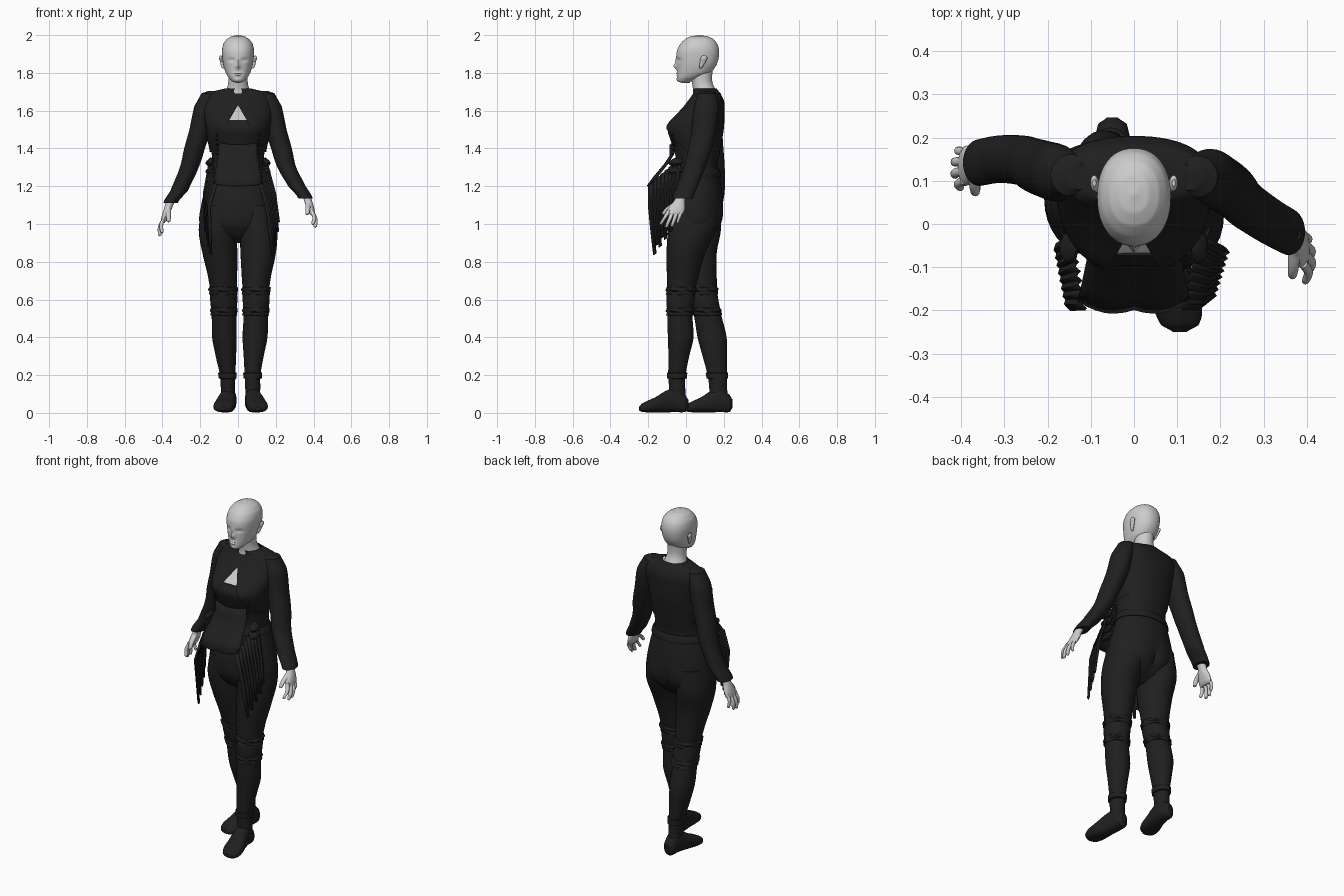
import bpy, bmesh, math
from mathutils import Vector

black = bpy.data.materials.new("black_cloth")
black.diffuse_color = (0.014, 0.014, 0.014, 1)


def finish(name, bm, mat, angle=40):
    bmesh.ops.recalc_face_normals(bm, faces=bm.faces)
    me = bpy.data.meshes.new(name)
    bm.to_mesh(me)
    bm.free()
    for p in me.polygons:
        p.use_smooth = True
    me.set_sharp_from_angle(angle=math.radians(angle))
    ob = bpy.data.objects.new(name, me)
    bpy.context.collection.objects.link(ob)
    if mat:
        me.materials.append(mat)
    return ob


def smooth_rings(rings, steps):
    out = []
    last = len(rings) - 1
    for i in range(last):
        p0, p1, p2, p3 = (rings[max(0, min(last, i + k))] for k in (-1, 0, 1, 2))
        for j in range(steps):
            s = j / steps
            r = [0.5 * (2*b + (c - a)*s + (2*a - 5*b + 4*c - d)*s*s + (3*b - a - 3*c + d)*s**3)
                 for a, b, c, d in zip(p0, p1, p2, p3)]
            r[0] = p1[0] + (p2[0] - p1[0]) * s
            out.append(r)
    return out + [list(rings[-1])]


def loft(name, rings, mat=None, n=32, steps=4, power=2.0, axis='z', bumps=(), caps=True,
         grow=0.0, wave=0.0, cut_v=None):
    """rings: (position, centre a, centre b, radius a, radius b)
    bumps: (x, z, width, height, push in y, side)"""
    bm = bmesh.new()
    loops = []
    for k, (t, a, b, ra, rb) in enumerate(smooth_rings(rings, steps)):
        ra, rb = max(ra + grow, .002), max(rb + grow, .002)
        loop = []
        for i in range(n):
            th = 2 * math.pi * i / n
            c, s = math.cos(th), math.sin(th)
            u = math.copysign(abs(c) ** (2 / power), c)
            v = math.copysign(abs(s) ** (2 / power), s)
            w = wave * math.sin(5 * th + k * 1.7)
            co = Vector((a + (ra + w)*u, b + (rb + w)*v, t))
            if axis == 'y':
                co = Vector((co.x, t, co.y))
            dy = sum(d * math.exp(-((co.x - x)/w1)**2 - ((co.z - z)/h1)**2) * min(1, abs(v) * 1.3)
                     for x, z, w1, h1, d, side in bumps if side * v > 0)
            co.y += dy
            loop.append(bm.verts.new(co))
        loops.append(loop)
    for l0, l1 in zip(loops, loops[1:]):
        for i in range(n):
            bm.faces.new((l0[i], l0[(i+1) % n], l1[(i+1) % n], l1[i]))
    if caps:
        bm.faces.new(loops[0])
        bm.faces.new(loops[-1])
    if cut_v:
        apex, k = cut_v
        for s in (-1, 1):
            bmesh.ops.bisect_plane(bm, geom=bm.verts[:] + bm.edges[:] + bm.faces[:],
                                   plane_co=(0, 0, apex), plane_no=(s, 0, k))
        dead = [f for f in bm.faces if (m := f.calc_center_median()).y < 0.06
                and abs(m.x) < k * (apex - m.z)]
        bmesh.ops.delete(bm, geom=dead, context='FACES')
    return finish(name, bm, mat)


def sheet(name, rows, mat, thick=.006):
    """Cloth sheet through rows of points"""
    bm = bmesh.new()
    vs = [[bm.verts.new(p) for p in row] for row in rows]
    for r0, r1 in zip(vs, vs[1:]):
        for i in range(len(r0) - 1):
            bm.faces.new((r0[i], r0[i+1], r1[i+1], r1[i]))
    ob = finish(name, bm, mat)
    m = ob.modifiers.new("thickness", 'SOLIDIFY')
    m.thickness = thick
    m.offset = 0
    return ob


# Head with sculpted face
face = [(0, 1.834, .011, .013, -.016, -1), (0, 1.857, .008, .022, -.008, -1),
        (.034, 1.868, .019, .010, .008, -1), (-.034, 1.868, .019, .010, .008, -1),
        (0, 1.797, .022, .004, -.005, -1), (0, 1.787, .018, .004, -.005, -1),
        (0, 1.792, .022, .0025, .004, -1), (0, 1.764, .018, .012, -.004, -1)]
loft("head", [(1.746, 0, .0, .012, .02), (1.755, 0, -.006, .03, .036), (1.775, 0, .017, .05, .064),
              (1.80, 0, .042, .065, .089), (1.84, 0, .056, .077, .104), (1.88, 0, .061, .083, .112),
              (1.92, 0, .064, .085, .111), (1.955, 0, .068, .077, .097), (1.98, 0, .07, .058, .074),
              (1.994, 0, .07, .034, .044), (2.0, 0, .07, .006, .006)],
     n=72, steps=7, power=2.2, bumps=face)
loft("neck", [(1.66, 0, .1, .075, .066), (1.71, 0, .097, .062, .06), (1.74, 0, .088, .053, .055),
              (1.77, 0, .083, .051, .055), (1.84, 0, .083, .051, .06)])
for s in (-1, 1):
    loft("ear", [(1.822, s*.077, .078, .004, .006), (1.833, s*.081, .08, .008, .010),
                 (1.86, s*.087, .09, .008, .016), (1.88, s*.092, .095, .009, .018),
                 (1.892, s*.092, .095, .004, .008)], n=16)
    loft("eye", [(1.861, s*.034, -.024, .003, .003), (1.868, s*.034, -.024, .012, .010),
                 (1.875, s*.034, -.024, .003, .003)], n=16)

# Upper body: skin, corset and cropped jacket share one profile
torso = [(1.38, 0, .06, .15, .12), (1.45, 0, .052, .163, .14), (1.52, 0, .052, .172, .15),
         (1.60, 0, .085, .182, .118), (1.65, 0, .105, .178, .097), (1.69, 0, .11, .165, .074),
         (1.704, 0, .106, .125, .066), (1.718, 0, .1, .068, .062)]
bust = [(s*.075, 1.515, .055, .055, -.012, -1) for s in (-1, 1)]
loft("chest_skin", torso[:6], grow=-.013, bumps=bust, power=2.3)
loft("jacket", torso, black, n=64, bumps=bust, power=2.3, caps=False, cut_v=(1.63, .58))
loft("corset", [(1.20, 0, .06, .168, .125), (1.30, 0, .058, .146, .113), (1.38, 0, .06, .145, .125),
                (1.45, 0, .052, .163, .140), (1.51, 0, .052, .170, .150), (1.55, 0, .064, .174, .139)],
     black, grow=-.005, bumps=bust, power=2.3, n=48)
loft("waistband", [(1.25, 0, .06, .163, .124), (1.262, 0, .06, .164, .125), (1.285, 0, .06, .157, .119),
                   (1.295, 0, .06, .152, .114)], black)

# Flared front panel of the corset
rows = []
for z, y, w in ((1.42, -.085, .10), (1.36, -.084, .105), (1.31, -.115, .112), (1.25, -.163, .122),
                (1.20, -.197, .13)):
    rows.append([(w*u, y + .02*u*u - .012*math.sin(abs(u)*math.pi)*(1.4 - z)*5,
                  z + .012*u*u) for u in [i/6 - 1 for i in range(13)]])
sheet("corset_panel", rows, black)

# Hanging strips fanned along both sides of the panel
for s, swing in ((-1, .2), (1, 1)):
    for i in range(8):
        t = i / 7
        top = Vector((s*(.115 + .025*t), -.185 + .15*t, 1.215 + .13*t))
        mid = Vector((s*(.15 + (.02 + .02*swing)*t), -.185 + .125*t, 1.10 + .06*t))
        end = Vector((s*(.13 + .03*t + .05*swing), -.165 + .1*t, .84 + .14*t + .03*(i % 2)))
        d = Vector((s*.004, .0125, .007))
        ridge = Vector((s*.009, 0, 0))
        sheet("side_strip", [[p - d*k, p + ridge, p + d*k] for p, k in
                             ((top, 1), (mid, 1.1), ((mid + end)/2, .9), (end, .5))], black, .007)
    # Gathered knots where the strips are tied, and seam lacing
    for i in range(4):
        z = 1.19 + .045*i
        loft("side_ruffle", [(z - .018, s*.148, -.06, .012, .02), (z - .005, s*.152, -.055, .02, .036),
                             (z + .01, s*.146, -.05, .019, .034), (z + .025, s*.136, -.04, .01, .02)],
             black, n=14, steps=2, wave=.003)
    for i in range(6):
        z = 1.37 + .025*i
        loft("lace_knot", [(z - .006, s*.112, -.068, .003, .003), (z, s*.112, -.07, .007, .007),
                           (z + .006, s*.112, -.068, .003, .003)], black, n=8, steps=2)

# Sleeves and hands
for s, ys in ((1, (.108, .11, .108, .095, .075, .045, .008, -.018)),
              (-1, (.11, .113, .118, .125, .135, .147, .15, .142))):
    side = "right" if s > 0 else "left"
    base = [(1.704, .13, .03, .03), (1.692, .147, .046, .048), (1.62, .176, .056, .066),
            (1.50, .2, .057, .066), (1.40, .23, .055, .063), (1.30, .258, .05, .058),
            (1.20, .312, .046, .055), (1.135, .358, .038, .054)]
    loft(side + "_sleeve", [(z - (.025 if s < 0 and z < 1.25 else 0), s*x, y, rx, ry)
                            for (z, x, rx, ry), y in zip(base, ys)], black)
    wrist, tip = ((Vector((.36, -.02, 1.16)), Vector((.415, -.088, .98))) if s > 0 else
                  (Vector((-.355, .142, 1.13)), Vector((-.42, .128, .935))))
    kn = wrist.lerp(tip, .56)
    rings = []
    for f, rx, ry in ((0, .024, .028), (.2, .021, .029), (.42, .020, .044), (.58, .015, .046),
                      (.64, .008, .037)):
        p = wrist.lerp(tip, f)
        rings.append((p.z, p.x, p.y, rx, ry))
    loft(side + "_palm", rings, n=20)
    for i, (dz, r) in enumerate(((.015, .0105), (0, .011), (.004, .0105), (.022, .0095))):
        a = kn + Vector((0, (i - 1.5)*.022, .015))
        e = tip + Vector((-s*.012*abs(i - 1.5), (i - 1.5)*.029, dz))
        m = a.lerp(e, .5) + Vector((s*.01, 0, 0))
        loft(side + "_finger", [(a.z, a.x, a.y, r, r), (m.z, m.x, m.y, r, r),
                                (e.z + .006, e.x, e.y, r*.8, r*.8), (e.z, e.x, e.y, .002, .002)], n=12)
    a, e = wrist.lerp(tip, .22) + Vector((0, -.012, 0)), kn + Vector((-s*.024, -.06, -.012))
    m = a.lerp(e, .5) + Vector((0, -.012, 0))
    loft(side + "_thumb", [(a.z, a.x, a.y, .015, .016), (m.z, m.x, m.y, .013, .014),
                           (e.z + .006, e.x, e.y, .010, .010), (e.z, e.x, e.y, .002, .002)], n=12)

# Trousers
loft("trouser_seat", [(.90, 0, .048, .05, .04), (.935, 0, .048, .14, .09), (1.0, 0, .05, .203, .133),
                      (1.1, 0, .055, .195, .142), (1.2, 0, .06, .172, .127), (1.29, 0, .06, .15, .112)],
     black, n=48, bumps=[(0, 1.0, .016, .08, -.016, 1), (.09, 1.03, .07, .06, .010, 1),
                         (-.09, 1.03, .07, .06, .010, 1)])
legs = {
    "right": [(.07, .08, -.045, .036, .045), (.13, .078, -.047, .04, .043), (.2, .077, -.048, .042, .046),
              (.3, .083, -.038, .053, .055), (.4, .09, -.028, .066, .068), (.5, .094, -.032, .065, .067),
              (.6, .096, -.03, .067, .07), (.7, .096, -.02, .075, .081), (.85, .107, .0, .094, .103),
              (.97, .109, .032, .099, .127), (1.1, .1, .048, .088, .125)],
    "left": [(.07, -.052, .175, .036, .05), (.13, -.053, .17, .038, .047), (.2, -.055, .165, .041, .051),
             (.3, -.064, .152, .054, .064), (.4, -.072, .138, .065, .077), (.5, -.074, .118, .065, .073),
             (.6, -.075, .095, .068, .071), (.7, -.08, .082, .075, .081), (.85, -.096, .06, .093, .103),
             (.97, -.109, .058, .099, .127), (1.1, -.1, .055, .088, .125)]}


def leg_ring(leg, z, grow):
    for p, q in zip(leg, leg[1:]):
        if p[0] <= z <= q[0]:
            f = (z - p[0]) / (q[0] - p[0])
            r = [a + (b - a)*f for a, b in zip(p, q)]
            return (z, r[1], r[2], r[3] + grow, r[4] + grow)


for side, leg in legs.items():
    loft(side + "_trouser_leg", leg, black)
    # Gathered knee cuffs and ankle strap
    for z in (.535, .645):
        loft(side + "_knee_cuff", [leg_ring(leg, z + dz, g) for dz, g in
             ((-.022, -.004), (-.018, .005), (-.004, .003), (.004, .007), (.018, .004), (.024, -.004))],
             black, steps=2, wave=.003)
    loft(side + "_knee_pad", [leg_ring(leg, z, g) for z, g in
         ((.545, .001), (.57, .003), (.61, .004), (.635, .001))], black)
    loft(side + "_ankle_strap", [leg_ring(leg, z, g) for z, g in
         ((.18, -.003), (.183, .007), (.212, .007), (.215, -.003))], black, steps=1)
    # Boot foot, lofted from heel to toe
    s = 1 if side == "right" else -1
    x0, heel, k = (.078, .012, .262) if s > 0 else (-.05, .247, .252)
    loft(side + "_boot", [(heel - k*f, x0 + s*dx, zc, rx, rz) for f, dx, zc, rx, rz in
         ((0, 0, .05, .012, .022), (.06, 0, .05, .033, .045), (.25, 0, .066, .042, .062),
          (.45, .008, .060, .047, .057), (.65, .018, .044, .054, .041), (.82, .025, .034, .055, .031),
          (.94, .028, .027, .043, .022), (1, .028, .023, .016, .01))],
         black, axis='y', power=2.4)
